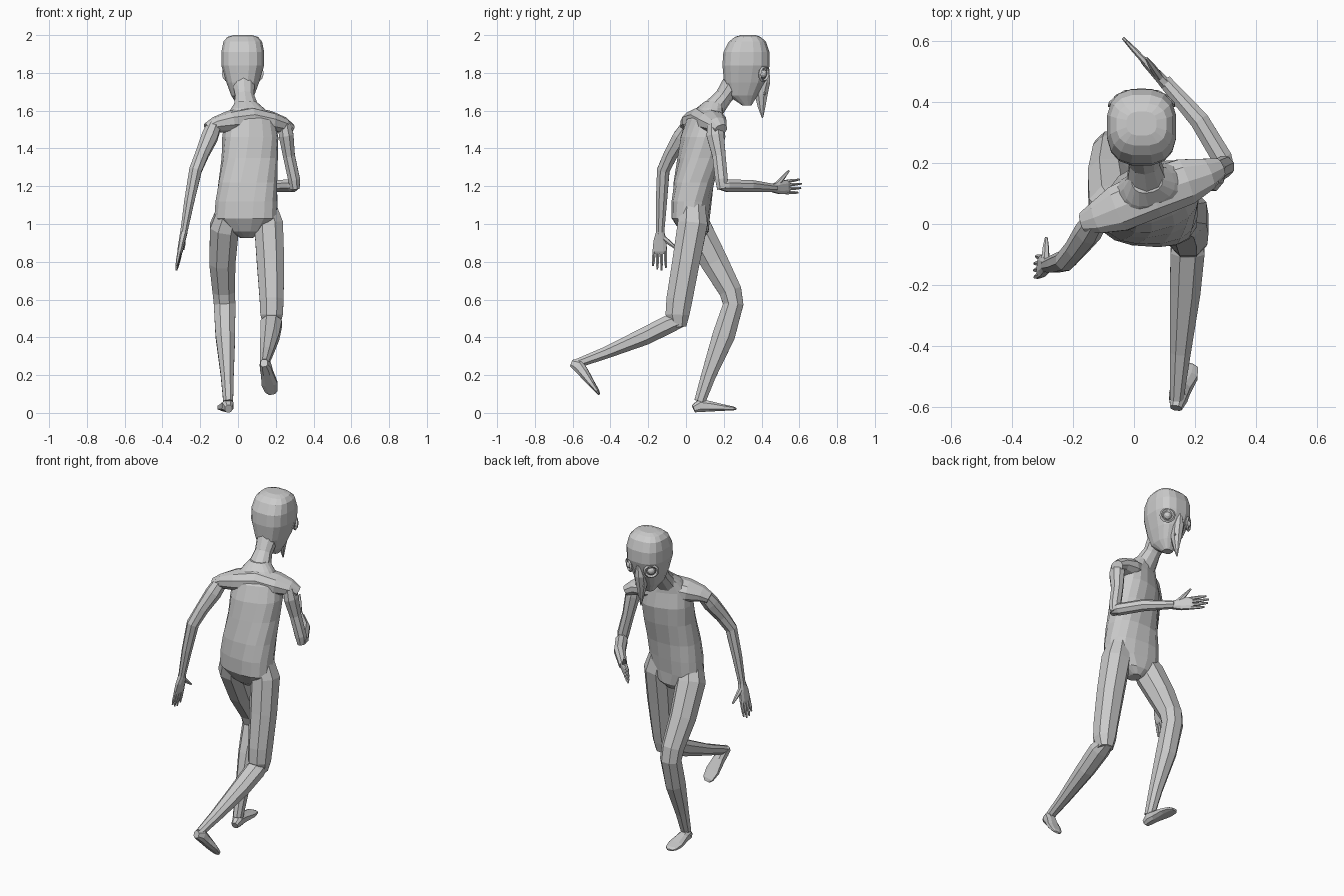
import bpy, bmesh, math
from mathutils import Vector, Matrix


def loft(name, stations, n=8, power=2.0, ref=(1, 0, 0), level=False):
    """Skin rings (x, y, z, radius_a, radius_b[, yaw]) into a closed faceted tube."""
    bm = bmesh.new()
    pts = [Vector(s[:3]) for s in stations]
    rings = []
    for i, s in enumerate(stations):
        if level:
            t = Vector((0, 0, 1))
        else:
            t0 = (pts[i] - pts[max(i - 1, 0)]).normalized()
            t1 = (pts[min(i + 1, len(pts) - 1)] - pts[i]).normalized()
            t = (t0 + t1).normalized()
        a = Vector(ref)
        a = (a - t * a.dot(t)).normalized()
        if len(s) > 5:
            a.rotate(Matrix.Rotation(math.radians(s[5]), 3, 'Z'))
        b = t.cross(a)
        ring = []
        for k in range(n):
            u = 2 * math.pi * (k + 0.5) / n
            c, d = math.cos(u), math.sin(u)
            c = math.copysign(abs(c) ** (2 / power), c)
            d = math.copysign(abs(d) ** (2 / power), d)
            ring.append(bm.verts.new(pts[i] + a * c * s[3] + b * d * s[4]))
        rings.append(ring)
    for r0, r1 in zip(rings, rings[1:]):
        for k in range(n):
            bm.faces.new((r0[k], r0[(k + 1) % n], r1[(k + 1) % n], r1[k]))
    bm.faces.new(rings[0])
    bm.faces.new(rings[-1])
    bmesh.ops.recalc_face_normals(bm, faces=bm.faces)
    me = bpy.data.meshes.new(name)
    bm.to_mesh(me)
    bm.free()
    ob = bpy.data.objects.new(name, me)
    bpy.context.collection.objects.link(ob)
    return ob


def hand(name, wrist, along, side, thumb_tip):
    """Flat palm, four fingers and a thumb; 'side' points to the thumb."""
    w, d, s = Vector(wrist), Vector(along).normalized(), Vector(side).normalized()
    at = lambda f, o=0.0: tuple(w + d * f + s * o)
    loft(name + "_palm", [(*at(-.01), .022, .02), (*at(.04), .036, .017),
                          (*at(.095), .040, .014), (*at(.108), .036, .01)], 8, 2.6, side)
    for i, length in enumerate((.185, .2, .195, .175)):
        o = .030 - .020 * i
        loft(f"{name}_finger_{i + 1}", [(*at(.09, o), .0095, .0105),
             (*at(.145, o * 1.08), .009, .009), (*at(length, o * 1.15), .005, .005)], 6, 2, side)
    tip = Vector(thumb_tip)
    base = Vector(at(.025, .018))
    loft(name + "_thumb", [(*base, .016, .014), (*base.lerp(tip, .55), .011, .011),
                           (*tip, .005, .005)], 6, 2, along)


# Torso, twisted from hips to chest
loft("torso", [
    (.045, .055, .925, .03, .04, 0), (.045, .045, .96, .095, .075, -4),
    (.042, .025, 1.03, .168, .098, -6), (.045, .03, 1.12, .165, .105, -4),
    (.052, .042, 1.22, .157, .108, 2), (.062, .07, 1.35, .148, .112, 10),
    (.065, .09, 1.46, .148, .112, 16), (.062, .10, 1.55, .135, .09, 20),
    (.05, .125, 1.615, .085, .062, 18), (.042, .15, 1.65, .052, .048, 10),
], 16, 2.5, level=True)

# Shoulder yoke
loft("shoulders", [
    (-.165, .005, 1.505, .035, .03), (-.12, .02, 1.525, .055, .042),
    (-.05, .05, 1.54, .08, .058), (.06, .10, 1.555, .085, .07),
    (.17, .14, 1.54, .08, .058), (.24, .165, 1.525, .055, .042),
    (.28, .185, 1.50, .035, .03),
], 10, 2.2, (0, 1, 0))

# Neck and head
loft("neck", [(.045, .13, 1.59, .075, .06), (.035, .20, 1.675, .052, .047),
              (.028, .26, 1.76, .065, .06)], 10)
loft("head", [
    (.025, .322, 1.628, .028, .025, 0), (.025, .30, 1.68, .062, .08, 0),
    (.025, .31, 1.75, .088, .11, 0), (.025, .318, 1.84, .115, .127, 0),
    (.025, .32, 1.91, .115, .124, 0), (.025, .325, 1.965, .104, .10, 0),
    (.025, .327, 1.99, .083, .07, 0), (.025, .33, 2.0, .05, .04, 0),
], 16, 2.7, level=True)

# Long beak pointing down
loft("beak", [
    (.025, .425, 1.82, .012, .018), (.025, .415, 1.75, .036, .033),
    (.025, .398, 1.685, .029, .037), (.025, .400, 1.62, .015, .022),
    (.025, .405, 1.56, .003, .003),
], 8, 2, level=True)

# Goggle eyes and nostrils, mirrored about the head
for side, label in ((-1, "left"), (1, "right")):
    normal = Vector((side * .6, .8, -.1))
    rot = normal.to_track_quat('Z', 'Y').to_euler()
    pos = Vector((.025 + side * .075, .412, 1.795))
    bpy.ops.mesh.primitive_torus_add(major_segments=12, minor_segments=4, major_radius=.036,
                                     minor_radius=.009, location=pos, rotation=rot)
    bpy.context.object.name = label + "_eye_rim"
    bpy.ops.mesh.primitive_uv_sphere_add(segments=10, ring_count=6, radius=.024,
                                         location=pos - normal * .008, rotation=rot)
    bpy.context.object.name = label + "_eye"
    bpy.ops.mesh.primitive_uv_sphere_add(segments=6, ring_count=4, radius=.008,
                                         location=(.025 + side * .024, .415, 1.69))
    bpy.context.object.name = label + "_nostril"

# Left arm hanging back, right arm bent forward
loft("left_arm", [
    (-.125, .015, 1.525, .04, .04), (-.15, -.025, 1.46, .046, .048),
    (-.19, -.08, 1.37, .038, .04), (-.225, -.12, 1.285, .036, .036),
    (-.258, -.13, 1.12, .029, .032), (-.288, -.137, .95, .02, .023),
], 8)
loft("right_upper_arm", [
    (.245, .15, 1.53, .035, .04), (.255, .155, 1.47, .042, .05),
    (.27, .175, 1.36, .034, .038), (.297, .188, 1.235, .034, .036),
    (.302, .193, 1.185, .026, .03),
], 8)
loft("right_forearm", [
    (.308, .178, 1.203, .022, .025), (.29, .215, 1.203, .035, .036),
    (.215, .34, 1.202, .034, .034), (.10, .47, 1.19, .022, .024),
], 8, 2, (0, 0, 1))
hand("left_hand", (-.288, -.137, .95), (-.2, -.02, -1), (.1, 1, 0), (-.288, -.045, .865))
hand("right_hand", (.10, .465, 1.19), (-.68, .73, .06), (0, 0, 1), (.04, .545, 1.283))

# Left leg forward and planted, right leg trailing
loft("left_leg", [
    (-.045, .02, 1.07, .07, .07), (-.072, .055, .98, .082, .085),
    (-.083, .15, .80, .074, .078), (-.075, .235, .645, .064, .064),
    (-.071, .25, .575, .061, .058), (-.067, .20, .41, .056, .064),
    (-.057, .12, .20, .037, .042), (-.052, .073, .06, .028, .032),
], 8, 2.2)
loft("right_thigh", [
    (.14, .035, 1.10, .065, .07), (.162, .035, 1.0, .082, .085),
    (.172, 0, .80, .078, .078), (.178, -.035, .60, .068, .074),
    (.178, -.045, .52, .064, .068), (.178, -.04, .455, .045, .045),
], 8, 2.2)
loft("right_shin", [
    (.178, -.02, .495, .045, .04), (.176, -.09, .47, .06, .052),
    (.168, -.22, .405, .054, .05), (.152, -.42, .32, .037, .034),
    (.14, -.575, .262, .024, .026),
], 8, 2.2)


def foot(name, heel, toe, up):
    """Wedge-shaped foot: sole from heel to toe, highest at the ankle."""
    h, t, u = Vector(heel), Vector(toe), Vector(up).normalized()
    rows = ((0, .02, .022), (.16, .032, .036), (.36, .034, .030),
            (.70, .045, .018), (.92, .036, .011), (1, .018, .006))
    loft(name, [(*(h.lerp(t, f) + u * r), w, r) for f, w, r in rows], 8, 2.6, u.cross(t - h))


foot("left_foot", (-.05, .04, 0), (-.075, .265, .014), (0, 0, 1))
foot("right_foot", (.138, -.62, .248), (.18, -.465, .095), (0, .7, .72))
